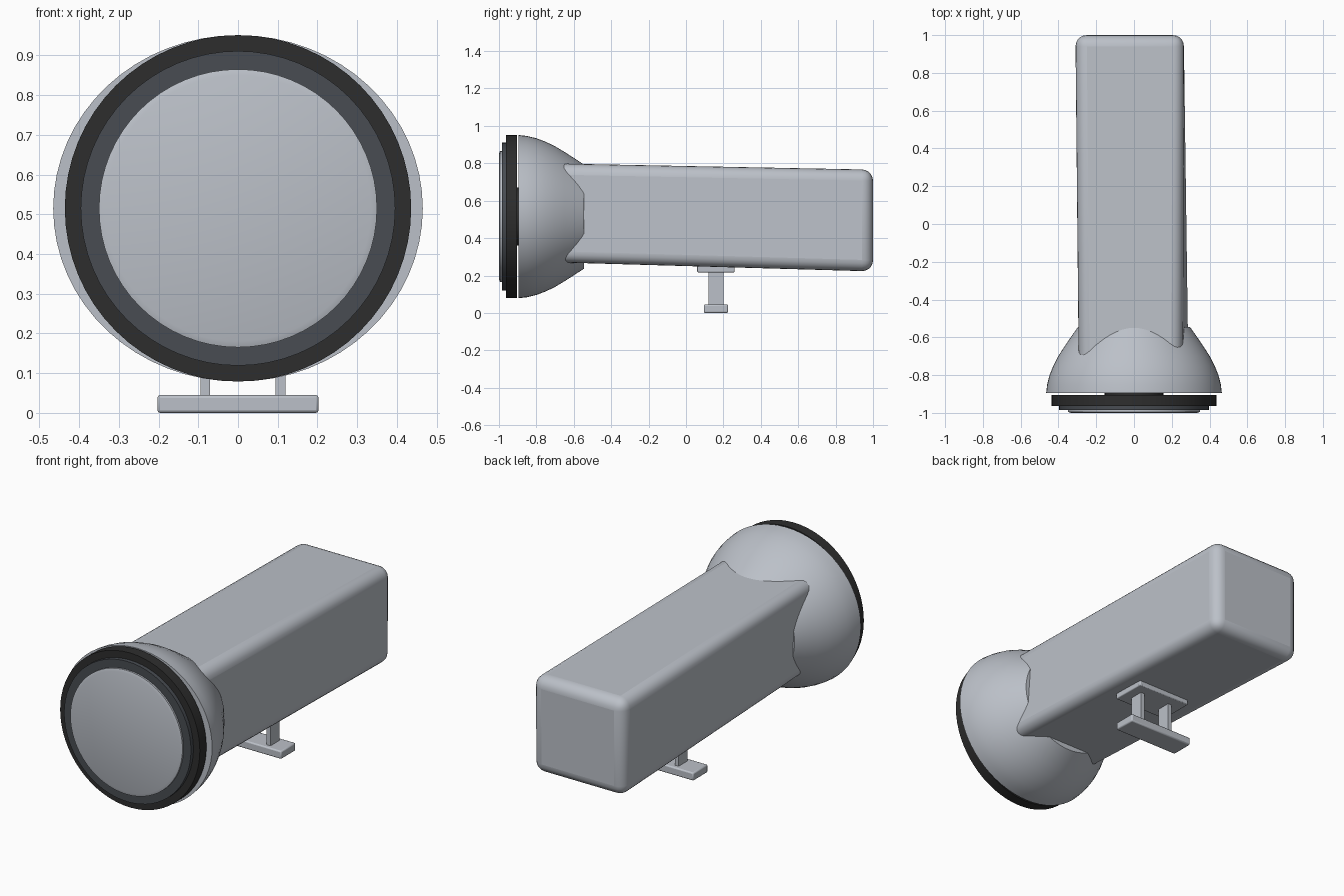
import bpy, bmesh, math
from mathutils import Matrix

if "Cube" in bpy.data.objects:
    bpy.data.objects.remove(bpy.data.objects["Cube"])

CZ = 0.515  # height of the lamp axis


def material(name, rgb):
    m = bpy.data.materials.new(name)
    m.diffuse_color = (*rgb, 1)
    m.use_nodes = True
    m.node_tree.nodes["Principled BSDF"].inputs["Base Color"].default_value = m.diffuse_color
    return m


GREY = material("light grey", (0.50, 0.53, 0.58))
BLACK = material("rubber black", (0.027, 0.027, 0.027))
DARK = material("dark grey", (0.065, 0.073, 0.085))


def finish(name, bm, mat, bevel=0.0, segments=3, angle=35):
    bmesh.ops.recalc_face_normals(bm, faces=bm.faces)
    mesh = bpy.data.meshes.new(name)
    bm.to_mesh(mesh)
    bm.free()
    mesh.materials.append(mat)
    ob = bpy.data.objects.new(name, mesh)
    bpy.context.collection.objects.link(ob)
    if bevel:
        mod = ob.modifiers.new("rounded edges", 'BEVEL')
        mod.width, mod.segments, mod.limit_method = bevel, segments, 'NONE'
    bpy.ops.object.select_all(action='DESELECT')
    ob.select_set(True)
    bpy.context.view_layer.objects.active = ob
    bpy.ops.object.shade_smooth_by_angle(angle=math.radians(angle))
    return ob


def box(name, x, y, z, mat, bevel=0.0):
    bm = bmesh.new()
    bmesh.ops.create_cube(bm, size=1)
    for v in bm.verts:
        v.co = [r[0] if c < 0 else r[1] for c, r in zip(v.co, (x, y, z))]
    return finish(name, bm, mat, bevel, 2)


def lathe(name, profile, mat, x_scale=1.0, sides=64):
    """Spin (y, radius) points round the lamp axis and cap both ends."""
    bm = bmesh.new()
    rings = []
    for y, r in profile:
        rings.append([bm.verts.new((x_scale * r * math.cos(a), y, CZ + r * math.sin(a)))
                      for a in (2 * math.pi * i / sides for i in range(sides))])
    for a, b in zip(rings, rings[1:]):
        for i in range(sides):
            j = (i + 1) % sides
            bm.faces.new((a[i], a[j], b[j], b[i]))
    bm.faces.new(rings[0])
    bm.faces.new(rings[-1])
    return finish(name, bm, mat)


# Long housing, slightly sloped and skewed, with rounded edges
bm = bmesh.new()
front = [(-0.275, -0.75, 0.272), (0.292, -0.75, 0.272), (0.255, -0.75, 0.80), (-0.295, -0.75, 0.80)]
back = [(-0.31, 1.0, 0.222), (0.262, 1.0, 0.222), (0.265, 1.0, 0.766), (-0.31, 1.0, 0.766)]
f = [bm.verts.new(p) for p in front]
b = [bm.verts.new(p) for p in back]
bm.faces.new(f)
bm.faces.new(b)
for i in range(4):
    j = (i + 1) % 4
    bm.faces.new((f[i], f[j], b[j], b[i]))
finish("housing", bm, GREY, bevel=0.06, segments=5)

# Bell shaped reflector shell, a little wider than tall
lathe("reflector_shell",
      [(-0.895, 0.436), (-0.85, 0.431), (-0.80, 0.419), (-0.75, 0.400), (-0.70, 0.376),
       (-0.65, 0.346), (-0.60, 0.314), (-0.545, 0.278)], GREY, x_scale=1.067)

# Front rim: hub, rubber ring, inner bezel and lens
lathe("rim_hub", [(-0.91, 0.155), (-0.89, 0.155)], BLACK)
lathe("rubber_ring", [(-0.963, 0.436), (-0.904, 0.436)], BLACK)
lathe("bezel", [(-0.985, 0.396), (-0.96, 0.396)], DARK)
lathe("lens", [(-1.0, 0.335), (-0.995, 0.35), (-0.98, 0.35)], GREY)

# Mounting bracket
box("bracket_top_plate", (-0.16, 0.175), (0.06, 0.26), (0.217, 0.252), GREY, 0.005)
box("bracket_base", (-0.203, 0.203), (0.095, 0.225), (0.0, 0.045), GREY, 0.007)
for side, x in (("left", -0.082), ("right", 0.107)):
    box("bracket_post_" + side, (x - 0.012, x + 0.012), (0.12, 0.20), (0.04, 0.222), GREY)
